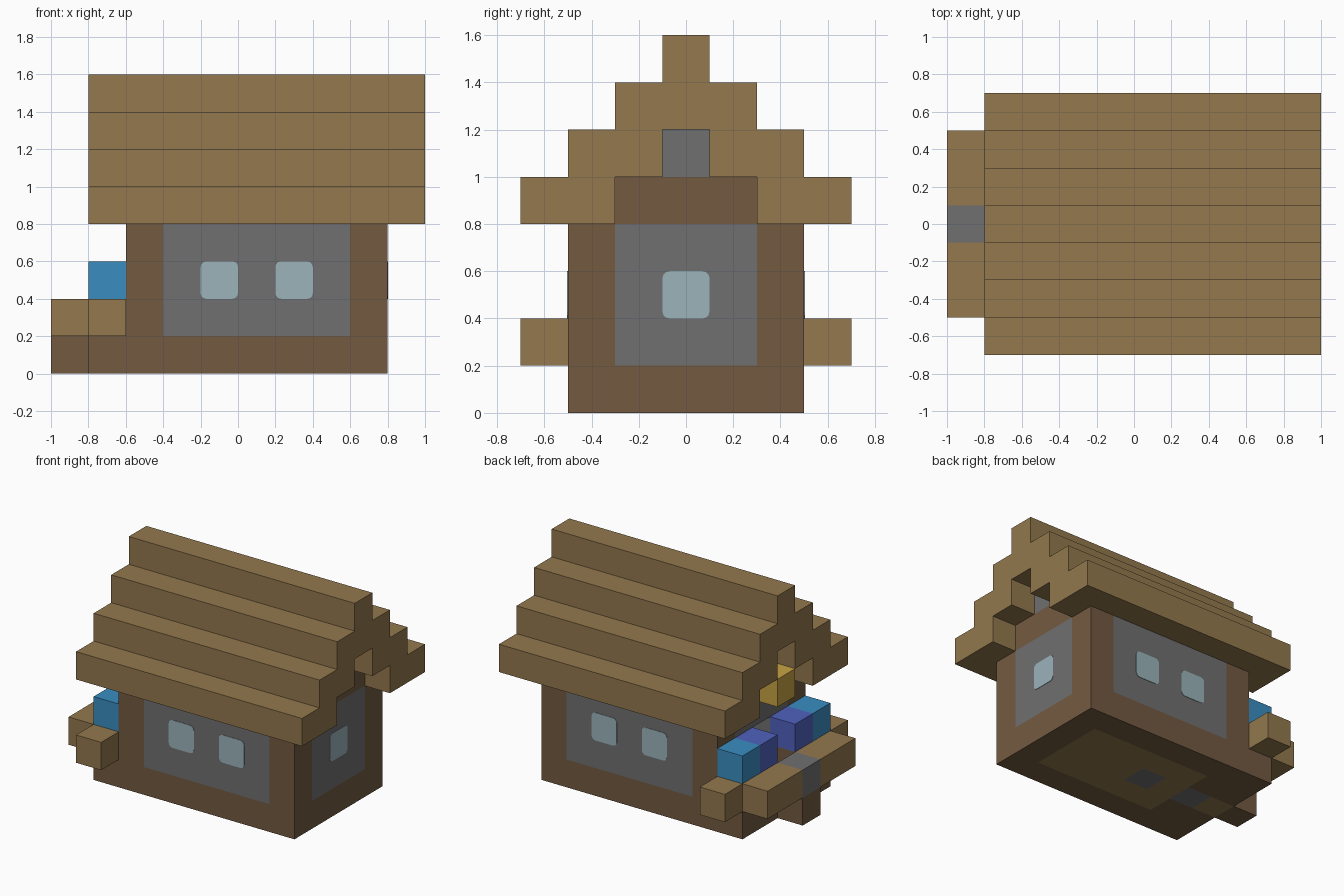
import bpy, bmesh
from math import pi, cos, sin
from mathutils import Vector

cube = bpy.data.objects.get("Cube")
if cube:
    bpy.data.objects.remove(cube, do_unlink=True)


def material(name, rgb):
    """Flat material from a display colour, stored as linear."""
    lin = [((c / 255 + 0.055) / 1.055) ** 2.4 for c in rgb]
    m = bpy.data.materials.new(name)
    m.use_nodes = True
    m.diffuse_color = (*lin, 1)
    m.node_tree.nodes["Principled BSDF"].inputs["Base Color"].default_value = (*lin, 1)
    return m


plank = material("plank tan", (147, 120, 78))
timber = material("timber brown", (115, 90, 65))
stone = material("stone grey", (112, 112, 112))
glass = material("pale glass", (155, 179, 187))
blue = material("flower blue", (58, 141, 193))
violet = material("flower violet", (80, 98, 190))
gold = material("lantern gold", (198, 163, 68))


def finish(name, bm, mat):
    bmesh.ops.recalc_face_normals(bm, faces=bm.faces)
    mesh = bpy.data.meshes.new(name)
    bm.to_mesh(mesh)
    bm.free()
    mesh.materials.append(mat)
    bpy.context.collection.objects.link(bpy.data.objects.new(name, mesh))


def block(name, mat, x, y, z):
    """Box given as (low, high) spans."""
    bm = bmesh.new()
    bmesh.ops.create_cube(bm, size=1)
    for v in bm.verts:
        v.co = [s[0] if c < 0 else s[1] for c, s in zip(v.co, (x, y, z))]
    finish(name, bm, mat)


def pair(name, mat, x, y, z):
    """The same box on the front and the back side."""
    block(name + "_back", mat, x, y, z)
    block(name + "_front", mat, x, (-y[1], -y[0]), z)


def window(name, centre, across, out):
    """Thin glass plate with rounded corners, lying on a wall."""
    across, out, up = Vector(across), Vector(out), Vector((0, 0, 1))
    r, half = 0.03, 0.1
    bm = bmesh.new()
    ring = []
    for q in range(4):
        a0 = q * pi / 2
        sx = 1 if q in (0, 3) else -1
        sz = 1 if q < 2 else -1
        for k in range(4):
            a = a0 + k * pi / 6
            p = across * (sx * (half - r) + r * cos(a)) + up * (sz * (half - r) + r * sin(a))
            ring.append(bm.verts.new(Vector(centre) + p - out * 0.002))
    face = bm.faces.new(ring)
    new = bmesh.ops.extrude_face_region(bm, geom=[face])["geom"]
    bmesh.ops.translate(bm, vec=out * 0.005,
                        verts=[g for g in new if isinstance(g, bmesh.types.BMVert)])
    finish(name, bm, glass)


MID = (-0.1, 0.1)
ROOM = (-0.3, 0.3)
LOW = (0, 0.2)
BED = (0.2, 0.4)

# Foundation and floor
pair("foundation_side", timber, (-0.8, 0.8), (0.3, 0.5), LOW)
pair("foundation_porch", timber, (-0.8, -0.4), (0.1, 0.3), LOW)
block("foundation_end", timber, (0.6, 0.8), ROOM, LOW)
block("doorstep", timber, (-1, -0.8), MID, LOW)
pair("floor_side", plank, (-0.4, 0.6), (0.1, 0.3), LOW)
block("floor_middle", plank, (0, 0.6), MID, LOW)
block("floor_entry", plank, (-0.4, -0.2), MID, LOW)
block("hearth", stone, (-0.2, 0), MID, LOW)
block("threshold", stone, (-0.6, -0.4), MID, LOW)
block("path", plank, (-0.8, -0.6), MID, LOW)

# Corner posts and wall panels
for end, x in (("left", (0.6, 0.8)), ("right", (-0.6, -0.4))):
    pair("post_" + end, timber, x, (0.3, 0.5), (0.2, 0.8))
    block("gable_beam_" + end, timber, x, ROOM, (0.8, 1.0))
    block("gable_stone_" + end, stone, x, MID, (1.0, 1.2))
pair("long_wall", stone, (-0.4, 0.6), (0.3, 0.5), (0.2, 0.8))
block("end_wall", stone, (0.6, 0.8), ROOM, (0.2, 0.8))
pair("door_wall", stone, (-0.6, -0.4), (0.1, 0.3), (0.2, 0.8))
block("door_lintel", stone, (-0.6, -0.4), MID, (0.6, 0.8))

# Windows
for side, s in (("front", -1), ("back", 1)):
    for i, x in enumerate((-0.1, 0.3)):
        window(f"window_{side}_{i}", (x, 0.5 * s, 0.5), (1, 0, 0), (0, s, 0))
window("window_end", (0.8, 0, 0.5), (0, 1, 0), (1, 0, 0))

# Stepped roof
RX = (-0.8, 1.0)
pair("roof_eave", plank, RX, (0.3, 0.7), (0.8, 1.0))
pair("roof_middle", plank, RX, (0.1, 0.5), (1.0, 1.2))
block("roof_upper", plank, RX, ROOM, (1.2, 1.4))
block("roof_ridge", plank, RX, MID, (1.4, 1.6))

# Lantern over the door
block("lantern", gold, (-0.8, -0.6), MID, (0.8, 1.0))

# Flower beds with a gate between them
pair("planter_board", plank, (-1, -0.8), (0.1, 0.5), BED)
pair("planter_side", plank, (-0.8, -0.6), (0.5, 0.7), BED)
pair("planter_soil", timber, (-0.8, -0.6), (0.1, 0.5), BED)
block("gate", stone, (-1, -0.8), MID, BED)
pair("blue_flower", blue, (-0.8, -0.6), (0.3, 0.5), (0.4, 0.6))
pair("violet_flower", violet, (-0.8, -0.6), (0.1, 0.3), (0.4, 0.6))
